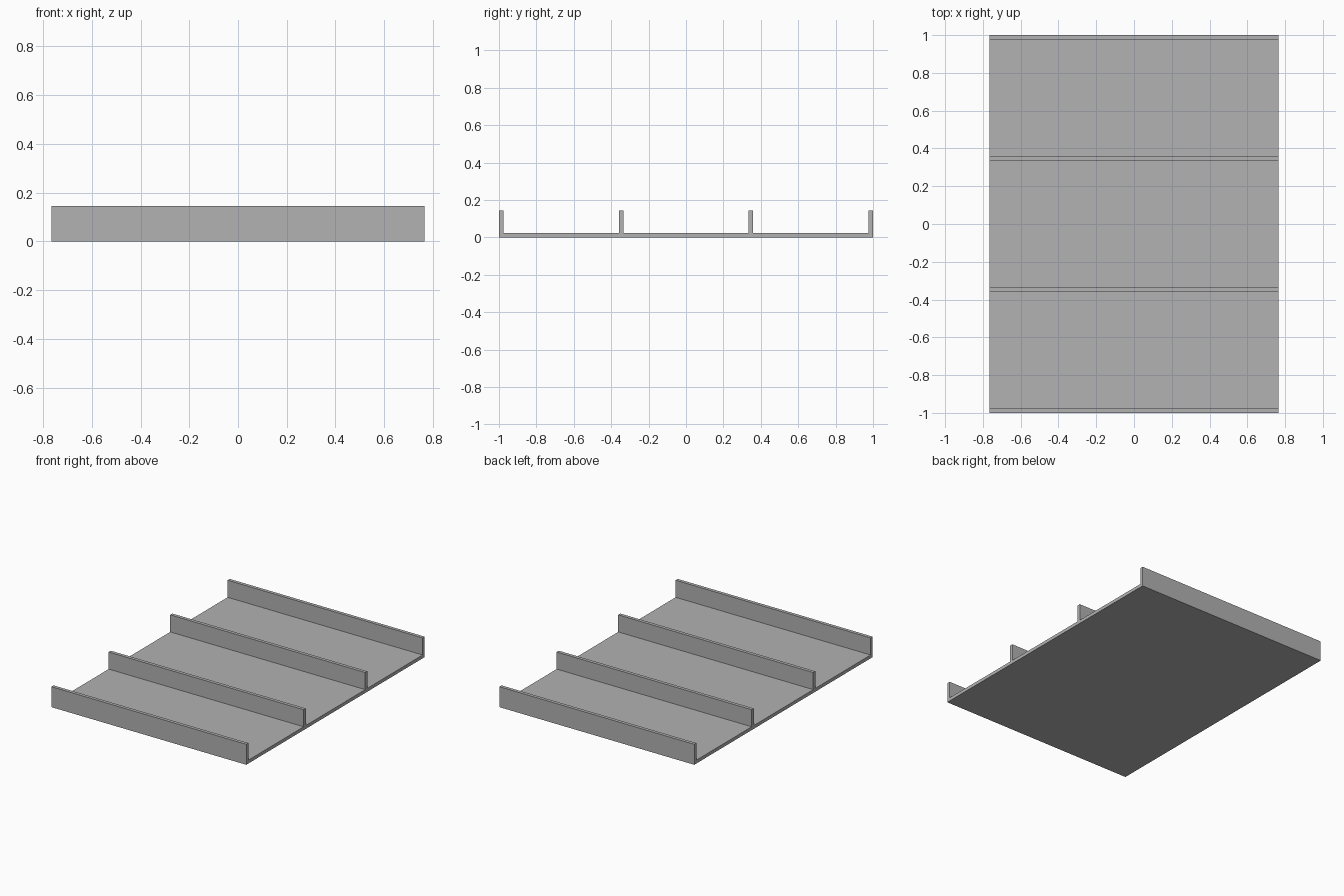
import bpy
import bmesh

cube = bpy.data.objects.get("Cube")
if cube:
    bpy.data.objects.remove(cube, do_unlink=True)

HALF_WIDTH = 0.765
FLOOR = 0.024      # floor thickness
WALL = 0.024       # rib thickness
HEIGHT = 0.145

# Grey material
grey = bpy.data.materials.new("grey")
grey.use_nodes = True
colour = (0.445, 0.445, 0.445, 1)
grey.diffuse_color = colour
grey.node_tree.nodes["Principled BSDF"].inputs["Base Color"].default_value = colour

# Side profile: flat floor with four upright ribs, listed front to back
rib_centres = [-1 + WALL / 2, -0.345, 0.345, 1 - WALL / 2]
profile = [(-1, 0)]
for i, c in enumerate(rib_centres):
    near, far = c - WALL / 2, c + WALL / 2
    if i > 0:
        profile.append((near, FLOOR))
    profile += [(near, HEIGHT), (far, HEIGHT)]
    if i < len(rib_centres) - 1:
        profile.append((far, FLOOR))
profile.append((1, 0))

# Extrude the profile across the width
bm = bmesh.new()
side = bm.faces.new([bm.verts.new((-HALF_WIDTH, y, z)) for y, z in profile])
result = bmesh.ops.extrude_face_region(bm, geom=[side], use_keep_orig=True)
moved = [g for g in result["geom"] if isinstance(g, bmesh.types.BMVert)]
bmesh.ops.translate(bm, verts=moved, vec=(2 * HALF_WIDTH, 0, 0))
bmesh.ops.recalc_face_normals(bm, faces=bm.faces)

mesh = bpy.data.meshes.new("ribbed_panel")
bm.to_mesh(mesh)
bm.free()
mesh.materials.append(grey)
panel = bpy.data.objects.new("ribbed_panel", mesh)
bpy.context.collection.objects.link(panel)
